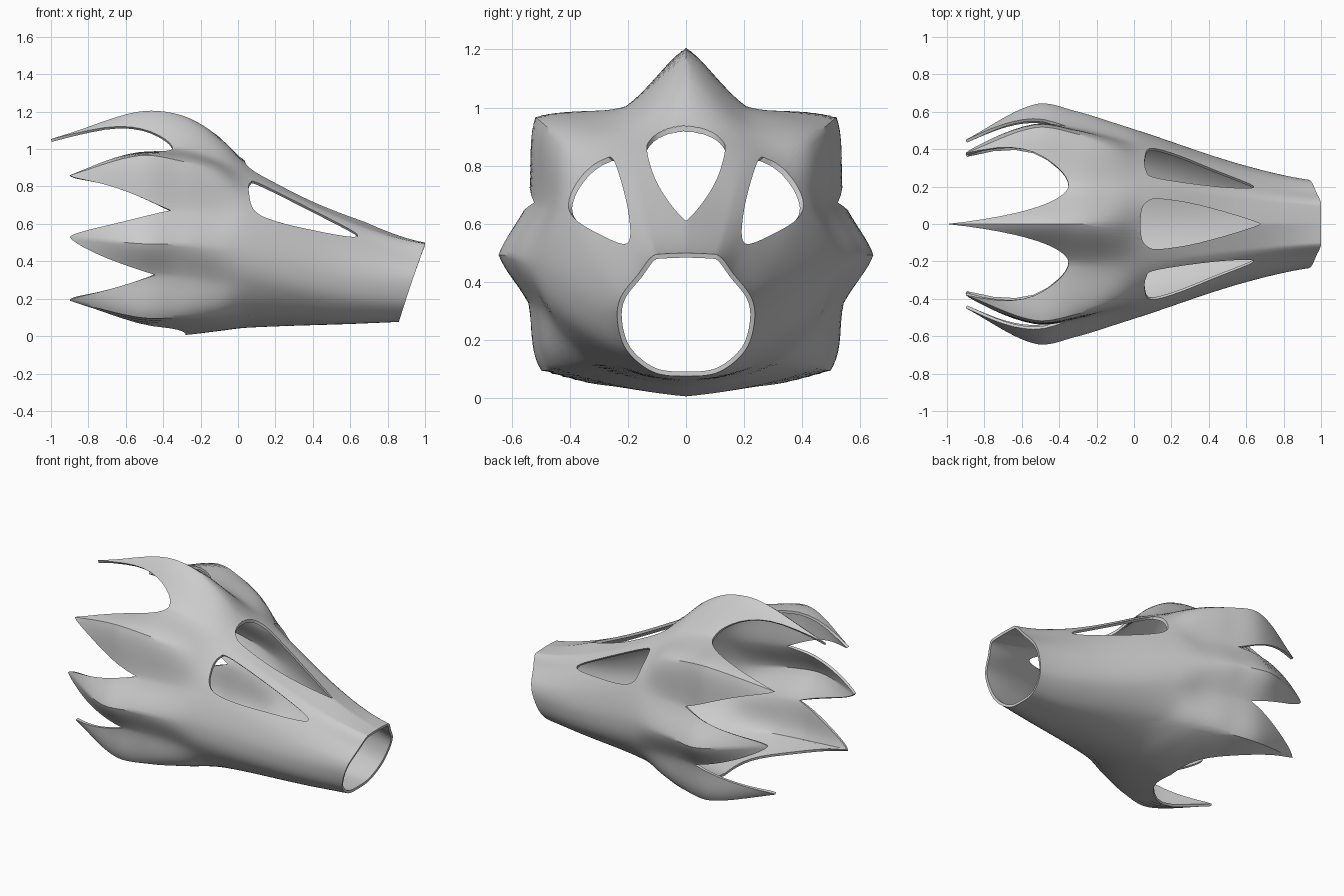
import bpy, bmesh, math
from mathutils import Vector

if "Cube" in bpy.data.objects:
    bpy.data.objects.remove(bpy.data.objects["Cube"])

# half cross-sections keyed by x: top z, six (y, z) points going down, bottom z
SEC = [
    (1.00, .50, (.105, .495), (.165, .42), (.22, .34), (.225, .26), (.19, .165), (.105, .095), .08),
    (.60, .645, (.14, .61), (.22, .535), (.29, .42), (.31, .30), (.27, .18), (.15, .085), .065),
    (.05, .925, (.20, .875), (.35, .78), (.43, .65), (.49, .45), (.45, .28), (.30, .12), .045),
    (-.12, 1.08, (.21, .95), (.42, .88), (.47, .66), (.545, .47), (.48, .30), (.39, .11), .025),
    (-.30, 1.18, (.21, 1.0), (.48, .935), (.51, .67), (.60, .49), (.52, .32), (.46, .10), .005),
    (-.53, 1.20, (.19, 1.0), (.515, .965), (.54, .68), (.64, .495), (.54, .33), (.495, .10), 0),
    (-.90, 1.085, (.15, .95), (.38, .86), (.42, .68), (.45, .53), (.42, .35), (.37, .19), .1),
]
# rear edge x at each key line: spike tips (even) and notches (odd)
REAR = [-1.0, -.35, -.9, -.36, -.9, -.44, -.9, -.28]


def edge(s, d):
    """How the rear edge runs from tip (0) to notch (1) in segment s."""
    if s < 2:
        return 1 - (1 - d) ** 2
    if s == 6:
        return 1 - (1 - d) ** 3
    return d ** 1.4


def hermite(p0, p1, m0, m1, t):
    return (p0 * (2 * t**3 - 3 * t**2 + 1) + m0 * (t**3 - 2 * t**2 + t)
            + p1 * (3 * t**2 - 2 * t**3) + m1 * (t**3 - t**2))


def station(j, k):
    v = SEC[j][k + 1]
    return Vector(v) if isinstance(v, tuple) else Vector((0, v))


def key_point(k, x):
    """Point of key line k (0 top .. 7 bottom) at x, smooth along the length."""
    if k < 0 or k > 7:
        p = key_point(-k if k < 0 else 14 - k, x)
        return Vector((-p.x, p.y))
    n = len(SEC)

    def tangent(j):
        a, b = max(j - 1, 0), min(j + 1, n - 1)
        m = (station(b, k) - station(a, k)) / (SEC[b][0] - SEC[a][0])
        return m * .5 if j == 0 else m
    if x < SEC[-1][0]:
        return station(n - 1, k) + tangent(n - 1) * (x - SEC[-1][0])
    i = 0
    while i < n - 2 and x < SEC[i + 1][0]:
        i += 1
    h = SEC[i + 1][0] - SEC[i][0]
    return hermite(station(i, k), station(i + 1, k), tangent(i) * h, tangent(i + 1) * h,
                   (x - SEC[i][0]) / h)


def section_point(u, x):
    """Point around the half section; folds sharpen toward the spikes."""
    s = min(int(u), 6)
    t = u - s
    a, b, c, d = (key_point(s + k, x) for k in (-1, 0, 1, 2))
    smooth = hermite(b, c, (c - a) / 2, (d - b) / 2, t)
    w = min(max((-x - .05) / .3, 0), 1) * .6
    if s == 0:  # flat strip on top of the front tube
        w = max(w, min(max((x - .1) / .3, 0), 1) * .9)
    return smooth.lerp(b.lerp(c, t), w)


def rear_x(u):
    s = min(int(u), 6)
    t = u - s
    tip, notch, d = (REAR[s], REAR[s + 1], t) if s % 2 == 0 else (REAR[s + 1], REAR[s], 1 - t)
    return tip + (notch - tip) * edge(s, d)


# shell: rings of points running from the slanted front opening to the spiked rear edge
PER, LONG = 12, 56
bm = bmesh.new()
rows = []
for j in range(LONG + 1):
    right = []
    for i in range(7 * PER + 1):
        u = i / PER
        front = min(1 - (.5 - section_point(u, .95).y) / 3, 1)
        x = front + (rear_x(u) - front) * j / LONG
        p = section_point(u, x)
        right.append((x, p.x, max(p.y, 0)))
    ring = right + [(x, -y, z) for x, y, z in right[-2:0:-1]]
    rows.append([bm.verts.new(c) for c in ring])
for a, b in zip(rows, rows[1:]):
    n = len(a)
    for i in range(n):
        bm.faces.new((a[i], a[(i + 1) % n], b[(i + 1) % n], b[i]))
me = bpy.data.meshes.new("spiked_shell")
bm.to_mesh(me)
bm.free()
shell = bpy.data.objects.new("spiked_shell", me)
bpy.context.collection.objects.link(shell)
mat = bpy.data.materials.new("light grey")
mat.diffuse_color = (.6, .6, .6, 1)
mat.use_nodes = True
mat.node_tree.nodes["Principled BSDF"].inputs["Base Color"].default_value = mat.diffuse_color
me.materials.append(mat)
sol = shell.modifiers.new("thickness", 'SOLIDIFY')
sol.thickness = .016
sol.offset = -1


def rounded(pts, sub=5):
    """Closed smooth curve through the points."""
    v = [Vector(p) for p in pts]
    n = len(v)
    return [hermite(v[i], v[(i + 1) % n], (v[(i + 1) % n] - v[i - 1]) / 2,
                    (v[(i + 2) % n] - v[i]) / 2, k / sub) for i in range(n) for k in range(sub)]


def window(name, pts, axis, reach):
    """Prism cutter along axis through a 3D window outline."""
    axis = Vector(axis).normalized()
    pts = rounded(pts)
    mid = sum(pts, Vector((0, 0, 0))) / len(pts)
    flat = [p - axis * (p - mid).dot(axis) for p in pts]
    b = bmesh.new()
    lo = [b.verts.new(p - axis * reach) for p in flat]
    hi = [b.verts.new(p + axis * reach) for p in flat]
    b.faces.new(lo)
    b.faces.new(hi)
    for i in range(len(lo)):
        k = (i + 1) % len(lo)
        b.faces.new((lo[i], lo[k], hi[k], hi[i]))
    bmesh.ops.recalc_face_normals(b, faces=b.faces)
    m = bpy.data.meshes.new(name)
    b.to_mesh(m)
    b.free()
    o = bpy.data.objects.new(name, m)
    bpy.context.collection.objects.link(o)
    o.hide_render = True
    mod = shell.modifiers.new(name, 'BOOLEAN')
    mod.operation = 'DIFFERENCE'
    mod.solver = 'EXACT'
    mod.object = o
    return o


# three windows on the upper side
half = [(.04, .07), (.08, .125), (.15, .133), (.35, .10), (.64, .015)]
centre = [(x, y, .8) for x, y in half] + [(x, -y, .8) for x, y in reversed(half)]
side = [(.065, .285, .82), (.06, .36, .75), (.09, .41, .675), (.2, .385, .62),
        (.4, .31, .575), (.64, .21, .54), (.5, .203, .63), (.13, .25, .815)]
cutters = [window("centre_window_cutter", centre, (0, 0, 1), .3)]
for sgn, nm in ((1, "left"), (-1, "right")):
    cutters.append(window(nm + "_window_cutter", [(x, sgn * y, z) for x, y, z in side], (0, sgn, 1), .22))

# apply the cuts and smooth the surface
bpy.context.view_layer.objects.active = shell
shell.select_set(True)
for m in list(shell.modifiers):
    bpy.ops.object.modifier_apply(modifier=m.name)
for c in cutters:
    bpy.data.objects.remove(c)
bpy.ops.object.shade_smooth_by_angle(angle=math.radians(35))
